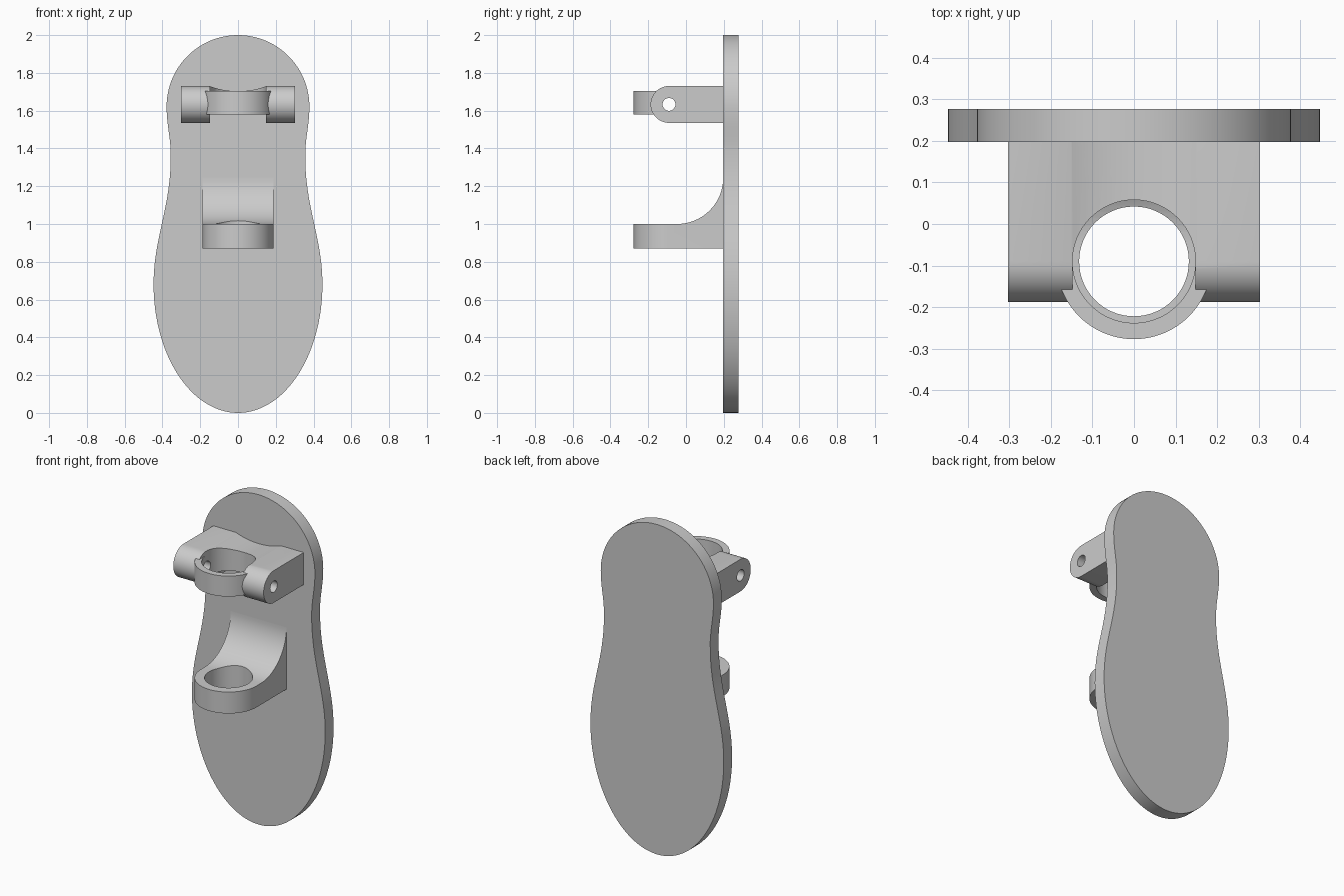
import bpy, bmesh
from math import sin, cos, pi, radians

if "Cube" in bpy.data.objects:
    bpy.data.objects.remove(bpy.data.objects["Cube"])

CY = -0.09          # y of the shared bore axis
FRONT, BACK = 0.197, 0.277   # plate faces


def arc(cx, cy, rx, ry, a0, a1, n):
    """Points on an elliptical arc, angles in degrees."""
    out = []
    for i in range(n + 1):
        a = radians(a0 + (a1 - a0) * i / n)
        out.append((cx + rx * cos(a), cy + ry * sin(a)))
    return out


def circle(cx, cy, r, n=64):
    return arc(cx, cy, r, r, 0, 360, n)[:-1]


def bezier(p0, p1, p2, p3, n):
    out = []
    for i in range(1, n):
        t = i / n
        w = ((1 - t) ** 3, 3 * t * (1 - t) ** 2, 3 * t * t * (1 - t), t ** 3)
        out.append(tuple(sum(k * p[j] for k, p in zip(w, (p0, p1, p2, p3))) for j in (0, 1)))
    return out


def prism(name, pts, axis, lo, hi):
    """Extrude a 2D profile along an axis from lo to hi."""
    place = {'X': lambda a, b, t: (t, a, b),
             'Y': lambda a, b, t: (a, t, b),
             'Z': lambda a, b, t: (a, b, t)}[axis]
    bm = bmesh.new()
    ends = [[bm.verts.new(place(a, b, t)) for a, b in pts] for t in (lo, hi)]
    n = len(pts)
    for ring in ends:
        bm.faces.new(ring)
    for i in range(n):
        j = (i + 1) % n
        bm.faces.new((ends[0][i], ends[0][j], ends[1][j], ends[1][i]))
    bmesh.ops.recalc_face_normals(bm, faces=bm.faces)
    me = bpy.data.meshes.new(name)
    bm.to_mesh(me)
    bm.free()
    ob = bpy.data.objects.new(name, me)
    bpy.context.collection.objects.link(ob)
    return ob


def select(ob):
    bpy.ops.object.select_all(action='DESELECT')
    ob.select_set(True)
    bpy.context.view_layer.objects.active = ob


def boolean(ob, cutter, op='DIFFERENCE'):
    mod = ob.modifiers.new("cut", 'BOOLEAN')
    mod.operation, mod.object, mod.solver = op, cutter, 'EXACT'
    select(ob)
    bpy.ops.object.modifier_apply(modifier=mod.name)
    bpy.data.objects.remove(cutter)


def box(x0, y0, x1, y1):
    return [(x0, y0), (x1, y0), (x1, y1), (x0, y1)]


# Back plate: round bottom, narrow waist, round top
right = arc(0, 0.68, 0.447, 0.68, -90, 0, 32)
right += bezier((0.447, 0.68), (0.447, 0.93), (0.356, 1.08), (0.356, 1.36), 20)
right += bezier((0.356, 1.36), (0.356, 1.46), (0.378, 1.52), (0.378, 1.622), 10)
right += arc(0, 1.622, 0.378, 0.378, 0, 90, 32)
plate = prism("back_plate", right + [(-x, z) for x, z in right[-2:0:-1]], 'Y', FRONT, BACK)

# Lower bracket: shelf with concave fillet, rounded front and bore
side = [(-0.35, 0.87), (0.2, 0.87), (0.2, 1.245)]
side += arc(-0.048, 1.245, 0.245, 0.245, 0, -90, 24) + [(-0.35, 1.0)]
lower = prism("lower_bracket", side, 'X', -0.25, 0.25)
plan = arc(0, CY, 0.187, 0.187, 180, 360, 48) + [(0.187, 0.3), (-0.187, 0.3)]
boolean(lower, prism("plan", plan, 'Z', 0.8, 1.4), 'INTERSECT')
boolean(lower, prism("bore", circle(0, CY, 0.132), 'Z', 0.8, 1.4))

# Upper bracket: round-nosed block, open bore, relieved top and bottom
ZC, R = 1.633, 0.0975
nose = arc(CY, ZC, R, R, 90, 270, 32) + [(0.2, ZC - R), (0.2, ZC + R)]
upper = prism("upper_bracket", nose, 'X', -0.303, 0.303)
slot = arc(0, CY, 0.148, 0.148, 0, 180, 48) + [(-0.148, -0.4), (0.148, -0.4)]
boolean(upper, prism("slot", slot, 'Z', 1.4, 1.9))
boolean(upper, prism("top_scoop", circle(0, 2.133, 0.43, 160), 'Y', -0.4, 0.3))
boolean(upper, prism("bottom_relief", box(-0.148, 1.4, 0.148, 1.579), 'Y', -0.4, 0.3))

# Front clip: half ring closing the open bore
half = arc(0, CY, 0.187, 0.187, 180, 360, 48) + arc(0, CY, 0.148, 0.148, 360, 180, 48)
clip = prism("front_clip", half, 'Z', 1.579, 1.703)

# Hinge pin hole through both upper parts
for ob in (upper, clip):
    boolean(ob, prism("pin_hole", circle(CY, ZC, 0.034, 32), 'X', -0.5, 0.5))

for ob in (plate, lower, upper, clip):
    select(ob)
    bpy.ops.object.shade_smooth_by_angle(angle=radians(30))
